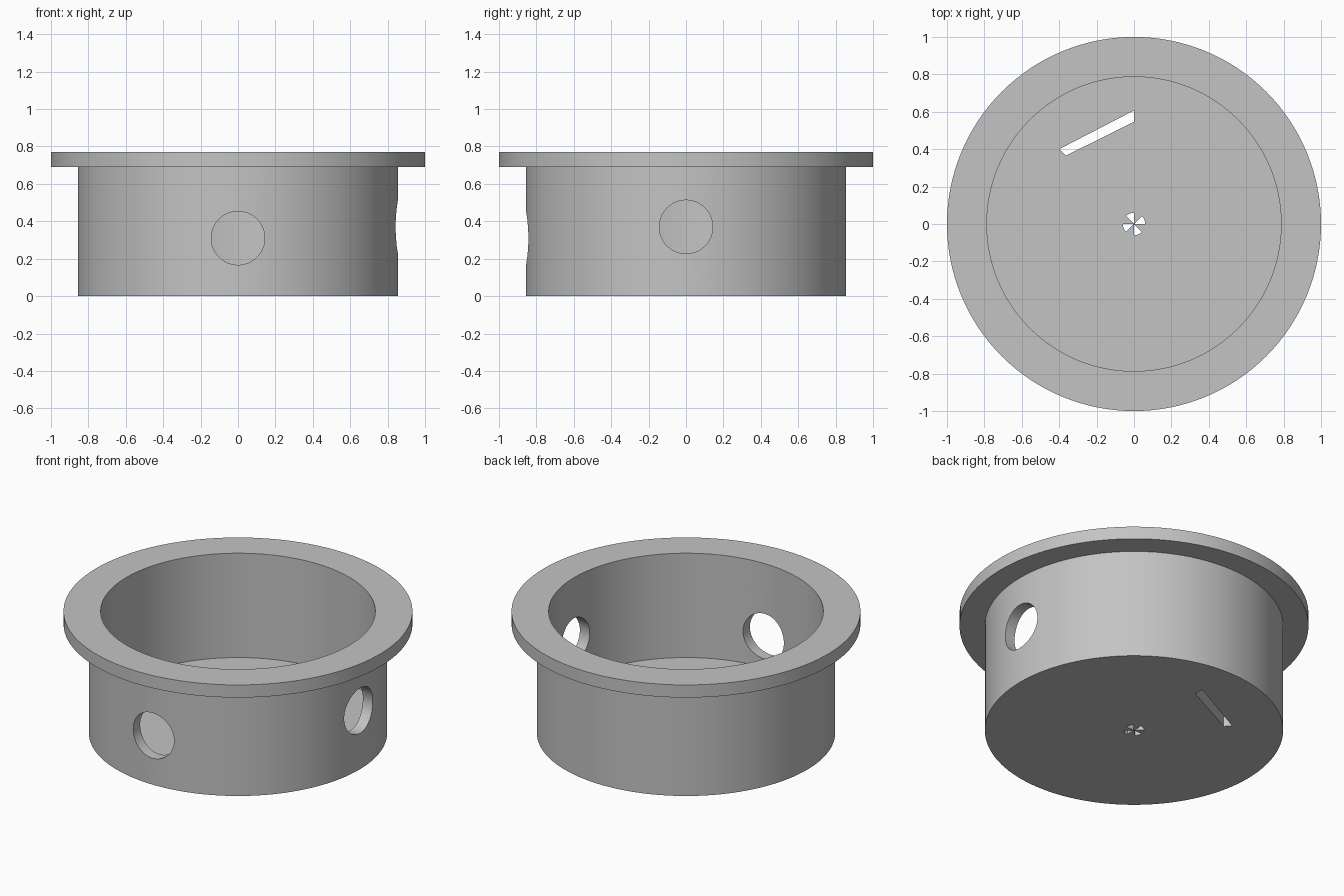
import bpy, bmesh
from math import cos, sin, pi, radians
from mathutils import Matrix, Vector

cube = bpy.data.objects.get("Cube")
if cube:
    bpy.data.objects.remove(cube, do_unlink=True)

SEG = 128
FLOOR = 0.11

grey = bpy.data.materials.new("plain grey")
grey.use_nodes = True
grey.diffuse_color = (0.55, 0.55, 0.55, 1)
grey.node_tree.nodes["Principled BSDF"].inputs["Base Color"].default_value = (0.55, 0.55, 0.55, 1)


def add_object(name, bm):
    bmesh.ops.recalc_face_normals(bm, faces=bm.faces[:])
    mesh = bpy.data.meshes.new(name)
    bm.to_mesh(mesh)
    bm.free()
    mesh.materials.append(grey)
    obj = bpy.data.objects.new(name, mesh)
    bpy.context.collection.objects.link(obj)
    return obj


def lathe(name, profile):
    """Spin a radius/height profile that starts and ends on the axis."""
    bm = bmesh.new()
    verts = [bm.verts.new((r, 0, z)) for r, z in profile]
    edges = [bm.edges.new(pair) for pair in zip(verts, verts[1:])]
    bmesh.ops.spin(bm, geom=verts + edges, cent=(0, 0, 0), axis=(0, 0, 1),
                   angle=2 * pi, steps=SEG, use_merge=True)
    bmesh.ops.remove_doubles(bm, verts=bm.verts[:], dist=1e-4)
    return add_object(name, bm)


def prism(bm, points):
    """Upright block through the floor with the given outline."""
    face = bm.faces.new([bm.verts.new((x, y, -0.1)) for x, y in points])
    top = bmesh.ops.extrude_face_region(bm, geom=[face])["geom"]
    bmesh.ops.translate(bm, vec=(0, 0, FLOOR + 0.15),
                        verts=[v for v in top if isinstance(v, bmesh.types.BMVert)])


# Cup with floor, wall and rim flange
cup = lathe("flanged_cup", [(0, 0), (0.855, 0), (0.855, 0.69), (1, 0.69), (1, 0.77),
                            (0.787, 0.77), (0.787, FLOOR), (0, FLOOR)])

# Round ports in the front and left walls
ports = bmesh.new()
for direction, height in ((Vector((0, -1, 0)), 0.31), (Vector((1, 0, 0)), 0.37)):
    place = Matrix.Translation(direction * 0.8 + Vector((0, 0, height)))
    turn = direction.to_track_quat('Z', 'Y').to_matrix().to_4x4()
    bmesh.ops.create_cone(ports, cap_ends=True, segments=64, radius1=0.143,
                          radius2=0.143, depth=0.4, matrix=place @ turn)

# Slanted slot and four-bladed vent through the floor
slots = bmesh.new()
prism(slots, [(-0.40, 0.40), (-0.365, 0.365), (0, 0.547), (0, 0.607)])
for k in range(4):
    start = k * pi / 2
    mid = start + pi / 8
    tip = (0.002 * cos(mid), 0.002 * sin(mid))
    arc = [start + radians(9 * i) for i in range(6)]
    prism(slots, [tip] + [(0.06 * cos(a), 0.06 * sin(a)) for a in arc])

for name, bm in (("port_cutter", ports), ("floor_cutter", slots)):
    cutter = add_object(name, bm)
    mod = cup.modifiers.new(name, 'BOOLEAN')
    mod.operation = 'DIFFERENCE'
    mod.solver = 'EXACT'
    mod.object = cutter
    bpy.context.view_layer.objects.active = cup
    bpy.ops.object.modifier_apply(modifier=name)
    bpy.data.objects.remove(cutter, do_unlink=True)

# Smooth round walls with crisp corners
bpy.ops.object.select_all(action='DESELECT')
cup.select_set(True)
bpy.context.view_layer.objects.active = cup
bpy.ops.object.shade_smooth_by_angle(angle=radians(30))
